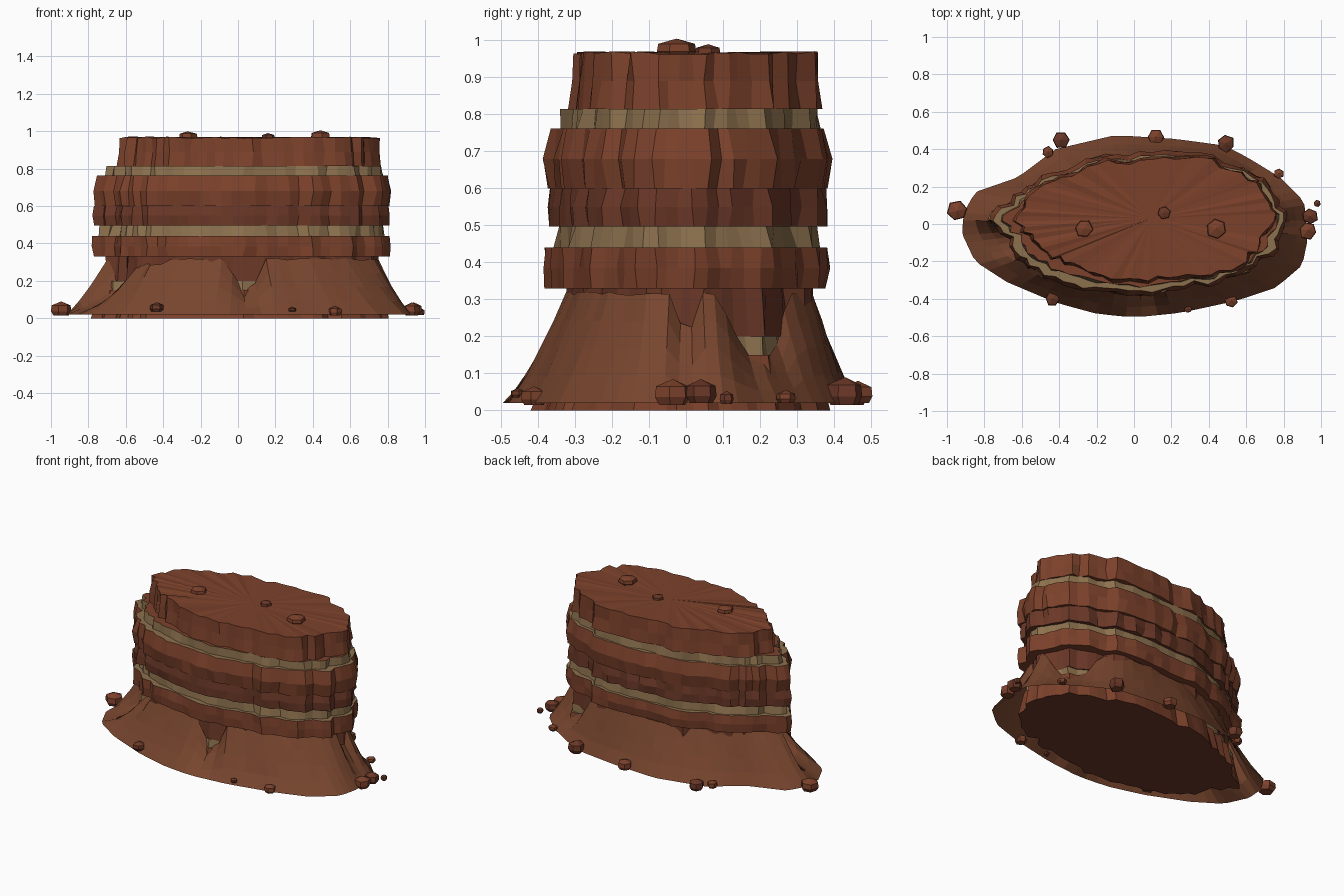
import bpy, bmesh, math, random
from mathutils import Vector

if "Cube" in bpy.data.objects:
    bpy.data.objects.remove(bpy.data.objects["Cube"])

random.seed(7)
N = 72


def material(name, rgb):
    m = bpy.data.materials.new(name)
    m.diffuse_color = (*rgb, 1)
    m.use_nodes = True
    m.node_tree.nodes["Principled BSDF"].inputs["Base Color"].default_value = m.diffuse_color
    return m


RED = material("red_sandstone", (0.2, 0.053, 0.024))
DARK = material("dark_sandstone", (0.145, 0.039, 0.02))
TAN = material("tan_sandstone", (0.265, 0.165, 0.076))
SCREE = material("scree", (0.185, 0.06, 0.027))
MATS = [RED, DARK, TAN, SCREE]

# Plan outlines, counter-clockwise from the east end
CLIFF = [(.78, .01), (.75, .12), (.67, .23), (.5, .29), (.35, .36), (.18, .36), (-.08, .35),
         (-.3, .29), (-.52, .2), (-.62, .12), (-.76, .03), (-.64, -.08), (-.58, -.18),
         (-.48, -.26), (-.28, -.31), (-.02, -.345), (.12, -.35), (.4, -.3), (.6, -.22), (.74, -.12)]
TOP = [(.75, .04), (.71, .15), (.6, .25), (.45, .31), (.36, .37), (.1, .34), (-.15, .33),
       (-.3, .28), (-.5, .21), (-.58, .11), (-.63, .02), (-.56, -.06), (-.49, -.13),
       (-.36, -.2), (-.1, -.28), (.08, -.3), (.25, -.29), (.42, -.26), (.58, -.21), (.66, -.12)]
FOOT = [(.92, .01), (.91, .12), (.78, .25), (.6, .36), (.48, .42), (.22, .455), (-.1, .475),
        (-.25, .44), (-.42, .4), (-.62, .25), (-.85, .17), (-.91, .06), (-.92, -.05), (-.85, -.2),
        (-.68, -.31), (-.42, -.42), (-.2, -.48), (0, -.5), (.25, -.475), (.55, -.41),
        (.76, -.34), (.9, -.22), (.925, -.1)]


def resample(pts, n=N):
    """Sample a closed outline by the angle of its squashed ellipse."""
    out = []
    q = [Vector((x, y * 2)) for x, y in pts]
    for i in range(n):
        a = 2 * math.pi * (i + .5) / n
        d = Vector((math.cos(a), math.sin(a)))
        best = 0
        for p, r in zip(q, q[1:] + q[:1]):
            e = r - p
            den = d.x * e.y - d.y * e.x
            if abs(den) < 1e-9:
                continue
            t = (p.x * e.y - p.y * e.x) / den
            s = (p.x * d.y - p.y * d.x) / den
            if t > 0 and -1e-6 <= s <= 1 + 1e-6:
                best = max(best, t)
        out.append(Vector((d.x * best, d.y * best / 2)))
    return out


def outward(p):
    return Vector((p.x * .5, p.y * 2)).normalized()


def finish(bm, name, recalc=True):
    if recalc:
        bmesh.ops.recalc_face_normals(bm, faces=bm.faces)
    me = bpy.data.meshes.new(name)
    bm.to_mesh(me)
    bm.free()
    for m in MATS:
        me.materials.append(m)
    ob = bpy.data.objects.new(name, me)
    bpy.context.collection.objects.link(ob)
    return ob


def bridge(bm, a, b, mat):
    n = len(a)
    for i in range(n):
        f = bm.faces.new((a[i], a[(i + 1) % n], b[(i + 1) % n], b[i]))
        f.material_index = mat


cliff, top, foot = resample(CLIFF), resample(TOP), resample(FOOT)

# Layered cliff: (material, blend to top outline, [(z, outward offset), ...])
STRATA = [(0, 0, [(0, .025), (.15, -.01)]),
          (2, 0, [(.15, -.02), (.2, -.025)]),
          (1, .3, [(.2, -.015), (.33, -.02)]),
          (0, 0, [(.33, .02), (.385, .026), (.44, .02)]),
          (2, .1, [(.44, .003), (.497, -.005)]),
          (1, 0, [(.497, .014), (.55, .016), (.6, .01)]),
          (0, 0, [(.6, .018), (.68, .03), (.762, .01)]),
          (2, .3, [(.762, 0), (.815, -.006)]),
          (0, 1, [(.815, .012), (.89, .004), (.965, 0)])]
column = [random.choice((-.012, -.004, .004, .01)) + random.uniform(-.003, .003) for _ in range(N)]
bm = bmesh.new()
prev = None
for mat, blend, rows in STRATA:
    own = [random.uniform(-.01, .01) for _ in range(N)]
    for k, (z, off) in enumerate(rows):
        ring = []
        for i in range(N):
            p = cliff[i].lerp(top[i], blend)
            wob = column[i] + own[i] * (.4 if mat == 2 else 1) + random.uniform(-.007, .007)
            p = p + outward(p) * (off + wob)
            if z == 0 and p.y < 0:
                p.y *= 1.07
            p += Vector((-p.y * 2, p.x / 2)) * random.uniform(-.012, .012)
            dz = random.uniform(-.003, .006) if z == .965 else 0
            ring.append(bm.verts.new((p.x, p.y, z + dz)))
        if prev:
            bridge(bm, prev, ring, mat)
        else:
            bm.faces.new(ring[::-1]).material_index = 1
        prev = ring
hub = bm.verts.new((.09, .03, .966))
for i in range(N):
    bm.faces.new((prev[i], prev[(i + 1) % N], hub))
finish(bm, "layered_cliff")

# Scree skirt with gullies: (x, y, half width, lowered height)
GULLIES = [(.04, -.36, .05, .15), (-.66, -.1, .06, .15), (.78, 0, .016, .2), (.66, .23, .09, .15)]
bm = bmesh.new()
rims = []
for i in range(N):
    h = .317 + random.uniform(-.005, .005)
    c = cliff[i]
    if c.x < -.4 and c.y < 0:
        h -= .03
    for gx, gy, w, low in GULLIES:
        d = (c - Vector((gx, gy))).length
        if d < w * 2:
            h = min(h, low + (h - low) * max(0, d - w * .8) / (w * 1.2))
    rims.append(h)
prev = None
for k in range(5):
    ring = []
    for i in range(N):
        t = k / 4
        z = .02 + (rims[i] - .02) * t
        head = cliff[i].lerp(top[i], .25 if cliff[i].x < -.5 else 0)
        head = head - outward(head) * .02
        p = foot[i].lerp(head, t ** .85)
        if 0 < k < 4:
            p = p + outward(p) * random.uniform(-.003, .003)
        ring.append(bm.verts.new((p.x, p.y, z)))
    if prev:
        bridge(bm, prev, ring, 3)
    prev = ring
finish(bm, "scree_skirt", False)

# Loose boulders: x, y, base z, radius, height
ROCKS = [(-.945, .07, .015, .057, .075), (.94, .04, .02, .045, .065), (.93, -.035, .015, .05, .07),
         (.98, .11, .018, .021, .035), (.775, .27, .02, .028, .035), (.49, .43, .015, .05, .075),
         (.115, .465, .02, .045, .06), (-.39, .45, .015, .05, .065), (-.46, .385, .02, .032, .045),
         (-.435, -.4, .035, .04, .05), (.52, -.41, .015, .038, .05), (.29, -.455, .035, .022, .025),
         (-.27, -.025, .955, .05, .044), (.16, .06, .955, .036, .035), (.44, -.025, .955, .058, .05)]
for n, (x, y, z, r, h) in enumerate(ROCKS):
    bm = bmesh.new()
    turn = random.uniform(0, 6.28)
    size = [random.uniform(.88, 1.06) for _ in range(6)]
    prev = None
    for f, s in ((0, .75), (.3, 1), (.72, .93)):
        ring = [bm.verts.new((x + r * s * size[i] * math.cos(turn + i * math.pi / 3),
                              y + r * s * size[i] * math.sin(turn + i * math.pi / 3),
                              z + h * f)) for i in range(6)]
        if prev:
            bridge(bm, prev, ring, n % 2)
        else:
            bm.faces.new(ring[::-1])
        prev = ring
    peak = bm.verts.new((x, y, z + h))
    for i in range(6):
        bm.faces.new((prev[i], prev[(i + 1) % 6], peak)).material_index = n % 2
    finish(bm, "boulder_%02d" % (n + 1))
